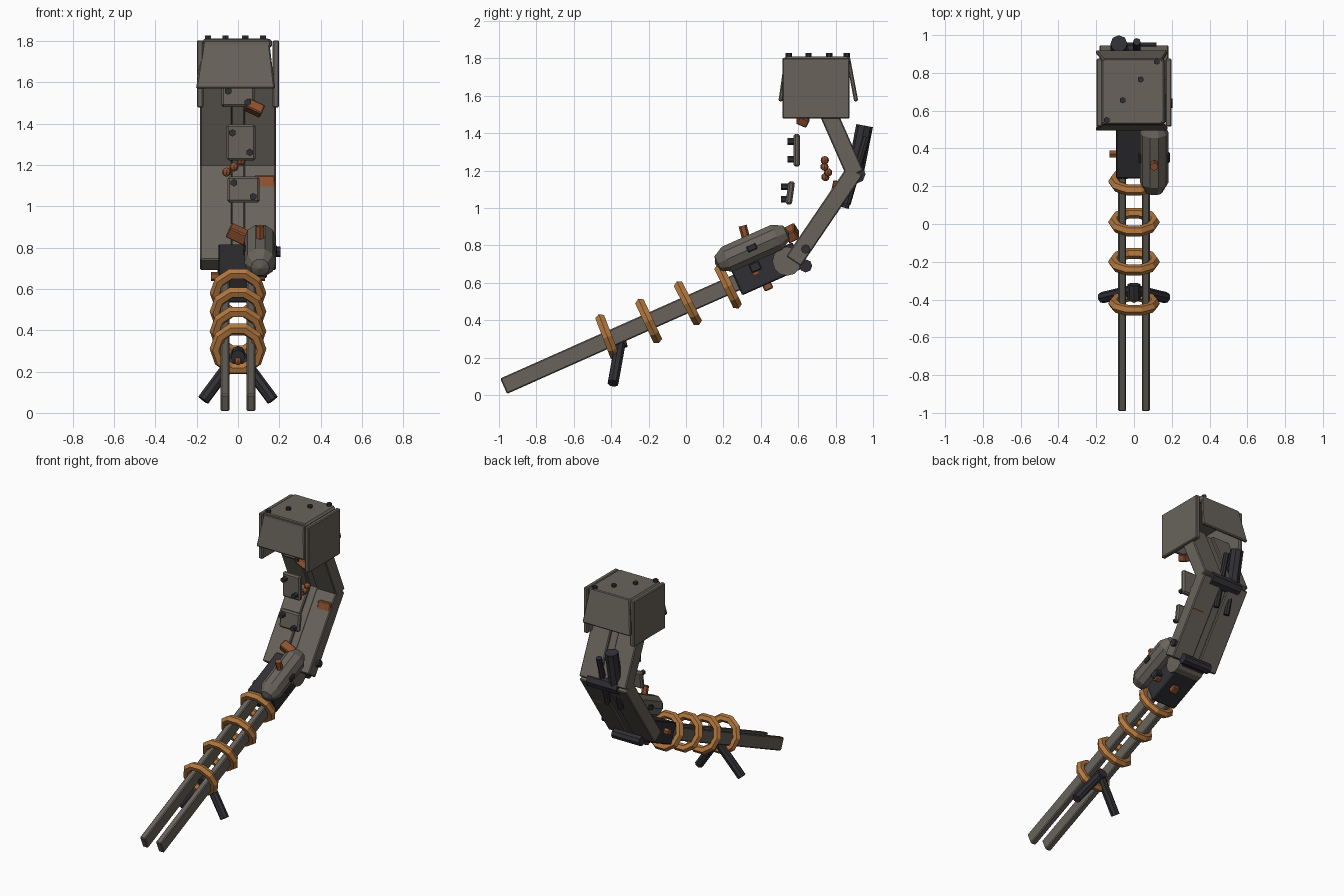
import bpy, bmesh
from math import radians, atan2, hypot, cos, sin, pi
from mathutils import Vector

if "Cube" in bpy.data.objects:
    bpy.data.objects.remove(bpy.data.objects["Cube"])


def mat(name, c):
    m = bpy.data.materials.new(name)
    m.diffuse_color = (*c, 1)
    m.use_nodes = True
    m.node_tree.nodes["Principled BSDF"].inputs["Base Color"].default_value = m.diffuse_color
    return m


GREY = mat("worn_grey", (0.14, 0.125, 0.105))
DARK = mat("dark_metal", (0.03, 0.03, 0.036))
COPPER = mat("copper", (0.46, 0.19, 0.05))
RUST = mat("rust", (0.27, 0.085, 0.03))


def finish(bm, name, m, bevel=0):
    me = bpy.data.meshes.new(name)
    bmesh.ops.recalc_face_normals(bm, faces=bm.faces)
    bm.to_mesh(me)
    bm.free()
    o = bpy.data.objects.new(name, me)
    bpy.context.collection.objects.link(o)
    me.materials.append(m)
    if bevel:
        b = o.modifiers.new("bevel", 'BEVEL')
        b.width, b.segments = bevel, 1
    return o


def box(name, loc, size, m, rot=(0, 0, 0), bevel=0.006):
    bm = bmesh.new()
    bmesh.ops.create_cube(bm, size=1)
    bmesh.ops.scale(bm, vec=size, verts=bm.verts)
    o = finish(bm, name, m, bevel)
    o.location = loc
    o.rotation_euler = [radians(a) for a in rot]
    return o


def beam(name, a, b, x, w, h, m, bevel=0.006):
    """Box running between two (y, z) points."""
    dy, dz = b[0] - a[0], b[1] - a[1]
    ang = atan2(dz, dy) * 180 / pi
    return box(name, (x, (a[0] + b[0]) / 2, (a[1] + b[1]) / 2),
               (w, hypot(dy, dz), h), m, (ang, 0, 0), bevel)


def rod(name, a, b, r, m, n=8):
    a, b = Vector(a), Vector(b)
    bm = bmesh.new()
    bmesh.ops.create_cone(bm, cap_ends=True, segments=n, radius1=r, radius2=r, depth=(b - a).length)
    o = finish(bm, name, m)
    o.location = (a + b) / 2
    o.rotation_euler = (b - a).to_track_quat('Z', 'Y').to_euler()
    return o


def ball(name, loc, r, m):
    bm = bmesh.new()
    bmesh.ops.create_uvsphere(bm, u_segments=8, v_segments=6, radius=r)
    finish(bm, name, m).location = loc


def panel(name, corners, t, m):
    bm = bmesh.new()
    bm.faces.new([bm.verts.new(c) for c in corners])
    o = finish(bm, name, m)
    s = o.modifiers.new("solid", 'SOLIDIFY')
    s.thickness, s.offset = t, 0
    b = o.modifiers.new("bevel", 'BEVEL')
    b.width, b.segments = 0.006, 1


TILT = 24


def on_barrel(y, up=0):
    """Point on the barrel centre line, shifted perpendicular to it."""
    a = radians(TILT)
    return (y - up * sin(a), 0.047 + 0.445 * (y + 0.975) + up * cos(a))


# twin rails
for s, side in ((-1, "left"), (1, "right")):
    beam("rail_" + side, on_barrel(-0.975), on_barrel(0.34), s * 0.063, 0.042, 0.09, GREY)

# copper coils around the rails
for i, (y, z, t) in enumerate(((-0.42, 0.31, 21), (-0.2, 0.395, 25),
                               (0.01, 0.49, 27), (0.225, 0.58, 26))):
    bpy.ops.mesh.primitive_torus_add(major_segments=10, minor_segments=6,
                                     major_radius=0.108, minor_radius=0.029,
                                     location=(0, y, z), rotation=(radians(t - 90), 0, 0))
    o = bpy.context.object
    o.name = f"coil_{i + 1}"
    o.data.materials.append(COPPER)

# bipod
for s, side in ((-1, "left"), (1, "right")):
    rod("bipod_leg_" + side, (s * 0.01, -0.352, 0.275), (s * 0.168, -0.39, 0.062), 0.03, DARK)
rod("bipod_joint", (0, -0.40, 0.27), (0, -0.32, 0.29), 0.035, DARK)
ball("bipod_pin", (0, -0.4, 0.25), 0.018, RUST)

# receiver block behind the rails
beam("receiver", on_barrel(0.27), on_barrel(0.6), 0, 0.19, 0.15, DARK)
rod("receiver_disc", (-0.09, 0.54, 0.715), (0.11, 0.54, 0.715), 0.078, GREY, 12)
rod("hinge_pin", (-0.1, 0.64, 0.69), (0.12, 0.64, 0.69), 0.035, DARK)
rod("hinge_knob", (0.08, 0.64, 0.78), (0.205, 0.64, 0.78), 0.025, DARK)
rod("side_bolt_left", (-0.13, 0.37, 0.66), (0, 0.37, 0.66), 0.022, RUST, 6)
rod("side_bolt_right", (0, 0.37, 0.66), (0.13, 0.37, 0.66), 0.022, RUST, 6)
box("underside_clip", (0.02, 0.435, 0.585), (0.05, 0.05, 0.05), RUST, (TILT, 0, 0))

# capsule tank: lathed profile
prof = [(0, -0.215), (0.045, -0.2), (0.076, -0.145), (0.076, 0.145), (0.045, 0.2), (0, 0.215)]
bm = bmesh.new()
vs = [bm.verts.new((r, 0, z)) for r, z in prof]
es = [bm.edges.new(p) for p in zip(vs, vs[1:])]
bmesh.ops.spin(bm, geom=vs + es, cent=(0, 0, 0), axis=(0, 0, 1), angle=2 * pi, steps=10)
bmesh.ops.remove_doubles(bm, verts=bm.verts, dist=0.0005)
tank = finish(bm, "tank", GREY)
tank.location = (0.107, 0.353, 0.785)
tank.rotation_euler = (radians(TILT - 90), 0, 0)
rod("tank_valve", (0.107, 0.32, 0.84), (0.107, 0.303, 0.905), 0.022, RUST, 6)
box("tank_strap", (0.107, 0.352, 0.787), (0.165, 0.055, 0.035), DARK, (TILT, 0, 0))
box("tank_foot", (0.09, 0.37, 0.685), (0.1, 0.06, 0.05), DARK, (TILT, 0, 0))
box("tank_cap", (0.0, 0.565, 0.865), (0.1, 0.06, 0.06), RUST, (30, 25, 0))

# bent arm: two wide plates with a narrow spine, lower and upper section
for name, a, b in (("lower_arm", (0.575, 0.715), (0.905, 1.2)),
                   ("upper_arm", (0.905, 1.18), (0.72, 1.6))):
    for s, side in ((-1, "left"), (1, "right")):
        beam(f"{name}_plate_{side}", a, b, s * 0.106, 0.155, 0.095, GREY)
    beam(name + "_spine", a, b, 0, 0.065, 0.065, GREY)
rod("elbow_pin", (-0.12, 0.91, 1.18), (0.12, 0.91, 1.18), 0.05, DARK)

# piston behind the elbow
rod("piston_cylinder", (-0.08, 0.955, 1.44), (-0.08, 0.9, 1.16), 0.045, DARK)
rod("piston_rod", (-0.08, 0.9, 1.18), (-0.08, 0.85, 1.0), 0.02, DARK)
rod("thin_rod", (0.015, 0.965, 1.38), (0.015, 0.86, 1.02), 0.02, DARK)

# rusty fittings
box("arm_patch", (0.13, 0.8, 1.06), (0.1, 0.06, 0.17), RUST, (-12, 0, 0))
box("neck_clip", (0.08, 0.625, 1.475), (0.085, 0.06, 0.05), RUST, (-25, 25, 0))
for i, (x, y, z) in enumerate(((-0.055, 0.745, 1.165), (-0.02, 0.76, 1.19),
                               (0.015, 0.74, 1.22), (0.03, 0.742, 1.255))):
    ball(f"bead_{i + 1}", (x, y, z), 0.022, RUST)

# small floating armour plates with studs
for i, (x, y, z, w, h, t) in enumerate(((0.027, 0.557, 1.08, 0.155, 0.125, -8),
                                        (0.015, 0.592, 1.308, 0.14, 0.175, 0),
                                        (0.0, 0.64, 1.53, 0.16, 0.1, -6))):
    box(f"chest_plate_{i + 1}", (x, y, z), (w, 0.035, h), GREY, (t, 0, 0), 0.01)
    for s in (-1, 1):
        p = Vector((x + s * w * 0.3, y, z - s * h * 0.27))
        rod(f"chest_stud_{i + 1}", p, p + Vector((0, -0.05, 0)), 0.018, DARK, 6)

# hollow head: roof, side plates, flared front and back plates
box("head_roof", (-0.005, 0.7, 1.787), (0.34, 0.35, 0.045), GREY, (0, 0, 0), 0.012)
for s, side in ((-1, "left"), (1, "right")):
    box("head_side_" + side, (s * 0.183, 0.695, 1.64), (0.032, 0.36, 0.325), GREY)
for name, yt, yb in (("head_front", 0.54, 0.505), ("head_back", 0.865, 0.91)):
    panel(name, [(-0.165, yt, 1.81), (0.15, yt, 1.81), (0.178, yb, 1.57), (-0.203, yb, 1.57)],
          0.022, GREY)
for i, (x, y) in enumerate(((-0.06, 0.655), (0.035, 0.765), (0.12, 0.86), (-0.145, 0.55))):
    rod(f"roof_stud_{i + 1}", (x, y, 1.78), (x, y, 1.827), 0.017, DARK, 6)
